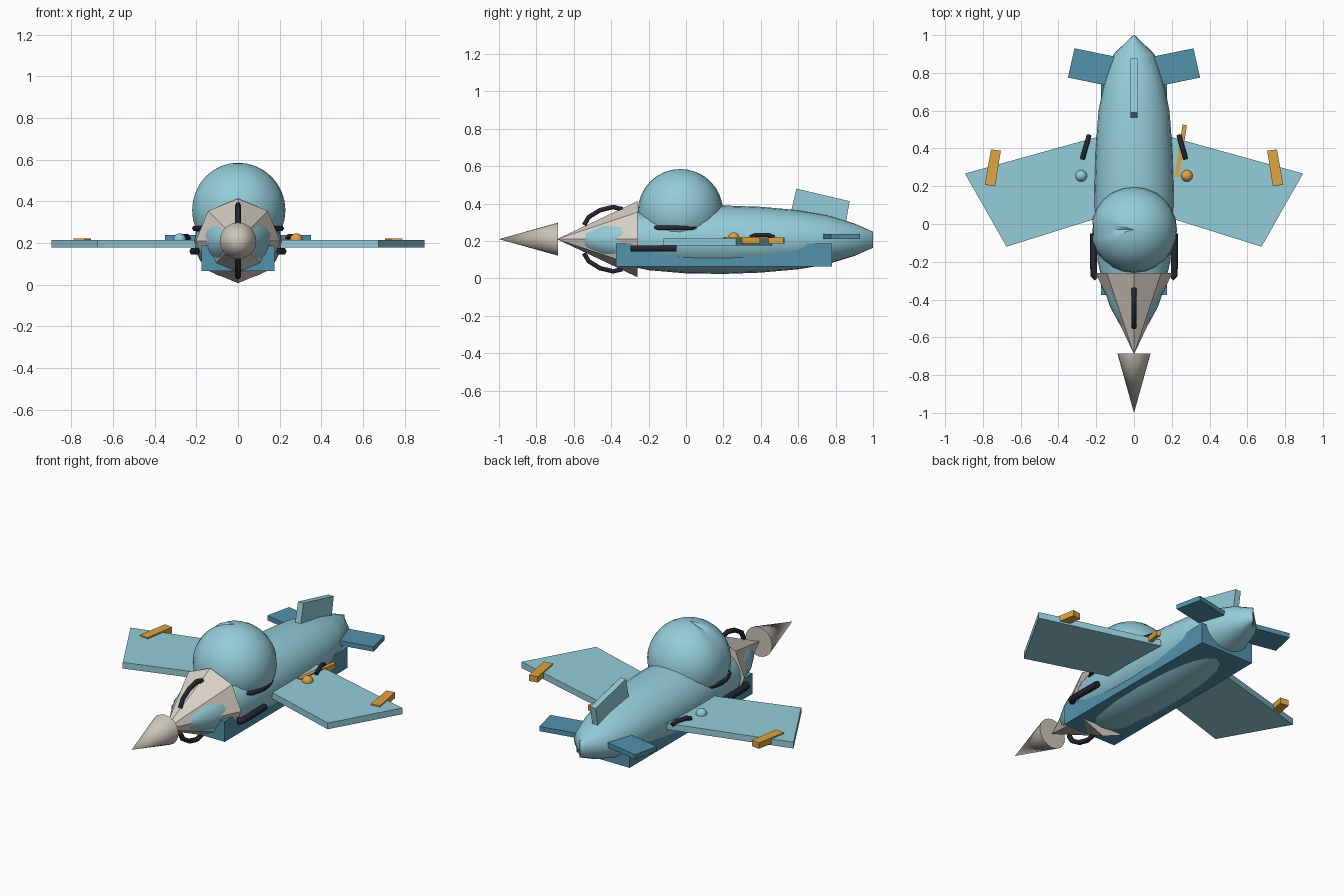
import bpy, bmesh, math
from mathutils import Vector

if "Cube" in bpy.data.objects:
    bpy.data.objects.remove(bpy.data.objects["Cube"])

AXIS_Z = 0.21  # height of the long axis of the craft


def colour(name, rgb):
    m = bpy.data.materials.new(name)
    m.diffuse_color = (*rgb, 1)
    m.use_nodes = True
    m.node_tree.nodes["Principled BSDF"].inputs["Base Color"].default_value = m.diffuse_color
    return m


light = colour("light_teal", (0.296, 0.61, 0.70))
dark = colour("dark_teal", (0.084, 0.287, 0.41))
beige = colour("warm_beige", (0.71, 0.65, 0.575))
stone = colour("grey_beige", (0.61, 0.57, 0.49))
gold = colour("gold", (0.73, 0.376, 0.053))
black = colour("blue_black", (0.017, 0.021, 0.034))


def finish(name, bm, mat, smooth=0):
    bmesh.ops.recalc_face_normals(bm, faces=bm.faces[:])
    me = bpy.data.meshes.new(name)
    bm.to_mesh(me)
    bm.free()
    me.materials.append(mat)
    ob = bpy.data.objects.new(name, me)
    bpy.context.collection.objects.link(ob)
    if smooth:
        bpy.ops.object.select_all(action='DESELECT')
        ob.select_set(True)
        bpy.context.view_layer.objects.active = ob
        bpy.ops.object.shade_smooth_by_angle(angle=math.radians(smooth))
    return ob


def loft(name, rings, sides, mat, smooth=0, z=AXIS_Z):
    """Skin elliptical rings (y, half width, half height) along y."""
    bm = bmesh.new()
    loops = []
    for y, rx, rz in rings:
        loops.append([bm.verts.new((rx * math.sin(math.tau * i / sides), y,
                                    z + rz * math.cos(math.tau * i / sides)))
                      for i in range(sides)])
    for a, b in zip(loops, loops[1:]):
        for i in range(sides):
            j = (i + 1) % sides
            bm.faces.new((a[i], a[j], b[j], b[i]))
    bm.faces.new(loops[0])
    bm.faces.new(loops[-1])
    bmesh.ops.remove_doubles(bm, verts=bm.verts[:], dist=0.0005)
    return finish(name, bm, mat, smooth)


def prism(name, pts, lo, hi, mat, upright=False):
    """Extrude an outline: (x, y) along z, or (y, z) along x when upright."""
    bm = bmesh.new()
    place = (lambda p, h: (h, *p)) if upright else (lambda p, h: (*p, h))
    a = [bm.verts.new(place(p, lo)) for p in pts]
    b = [bm.verts.new(place(p, hi)) for p in pts]
    bm.faces.new(a)
    bm.faces.new(b)
    for i in range(len(pts)):
        j = (i + 1) % len(pts)
        bm.faces.new((a[i], a[j], b[j], b[i]))
    return finish(name, bm, mat)


def tube(name, pts, r, mat):
    """Round bar along a path."""
    cu = bpy.data.curves.new(name + "_path", 'CURVE')
    cu.dimensions = '3D'
    cu.bevel_depth, cu.bevel_resolution, cu.use_fill_caps = r, 1, True
    sp = cu.splines.new('POLY')
    sp.points.add(len(pts) - 1)
    for p, co in zip(sp.points, pts):
        p.co = (*co, 1)
    tmp = bpy.data.objects.new(name + "_path", cu)
    bpy.context.collection.objects.link(tmp)
    deps = bpy.context.evaluated_depsgraph_get()
    me = bpy.data.meshes.new_from_object(tmp.evaluated_get(deps))
    bpy.data.objects.remove(tmp)
    me.materials.clear()
    me.materials.append(mat)
    ob = bpy.data.objects.new(name, me)
    bpy.context.collection.objects.link(ob)
    return ob


def ball(name, centre, r, mat, seg=24, rings=16, groove=False):
    bm = bmesh.new()
    bmesh.ops.create_uvsphere(bm, u_segments=seg, v_segments=rings, radius=r)
    if groove:  # pull one meridian inward to form the seam
        for v in bm.verts:
            if v.co.x < -0.001 and abs(v.co.y) < 0.001:
                v.co *= 0.95
    bmesh.ops.translate(bm, verts=bm.verts[:], vec=Vector(centre))
    return finish(name, bm, mat, 30)


# Fuselage, narrowing to an upright edge at the tail
loft("fuselage", [(-0.58, 0.03, 0.025), (-0.53, 0.077, 0.062), (-0.44, 0.126, 0.104),
                  (-0.35, 0.157, 0.130), (-0.2, 0.192, 0.163), (0, 0.208, 0.180),
                  (0.2, 0.210, 0.183), (0.4, 0.203, 0.176), (0.6, 0.188, 0.158),
                  (0.75, 0.158, 0.133), (0.9, 0.108, 0.087), (1.0, 0.003, 0.043)],
     24, light, 35, z=0.207)

# Keel box under the fuselage
prism("keel", [(-0.175, -0.375), (0.175, -0.375), (0.175, 0.78), (-0.175, 0.78)],
      0.065, 0.187, dark)

# Faceted nose and the smooth drill tip ahead of it
loft("nose", [(-0.69, 0, 0), (-0.26, 0.203, 0.203)], 8, beige)
loft("drill_tip", [(-1.0, 0, 0), (-0.685, 0.088, 0.088)], 20, stone, 40)

# Cockpit dome
ball("dome", (0, -0.03, 0.357), 0.228, light, 24, 16, True)

# Upright tail fin
prism("tail_fin", [(0.56, 0.35), (0.59, 0.48), (0.875, 0.413), (0.85, 0.27)],
      -0.018, 0.018, light, True)

# Handles above and below the nose
for s, side in ((1, "upper"), (-1, "lower")):
    path = [(-0.545, 0.075), (-0.52, 0.118), (-0.46, 0.155), (-0.39, 0.172), (-0.34, 0.16)]
    tube(side + "_nose_handle", [(0, y, AXIS_Z + s * z) for y, z in path], 0.014, black)

# Paired parts
for s, side in ((1, "right"), (-1, "left")):
    def flip(pts):
        return [(s * p[0], *p[1:]) for p in pts]

    prism(side + "_wing", flip([(0.1, 0.06), (0.675, -0.12), (0.895, 0.267), (0.1, 0.487)]),
          0.177, 0.214, light)
    prism(side + "_tailplane", flip([(0.06, 0.878), (0.315, 0.93), (0.35, 0.775), (0.08, 0.72)]),
          0.21, 0.238, dark)
    prism(side + "_wing_tab", flip([(0.735, 0.2), (0.79, 0.208), (0.757, 0.395), (0.705, 0.388)]),
          0.187, 0.222, gold)
    ball(side + "_wing_knob", (s * 0.28, 0.255, 0.215), 0.031,
         gold if s > 0 else light, 16, 10)
    tube(side + "_wing_handle", flip([(0.238, 0.47, 0.22), (0.246, 0.44, 0.232),
                                      (0.265, 0.375, 0.232), (0.273, 0.345, 0.22)]), 0.013, black)
    tube(side + "_hull_handle", flip([(0.195, -0.285, 0.16), (0.212, -0.27, 0.16),
                                      (0.215, -0.2, 0.16), (0.213, -0.05, 0.16)]), 0.019, black)
    # Curved grip hugging the lower edge of the dome
    arc = [math.radians(a) for a in range(-36, 37, 12)]
    tube(side + "_dome_grip", [(s * 0.207 * math.cos(a), -0.045 + 0.205 * math.sin(a), 0.27)
                               for a in arc], 0.014, black)

# Single gold bar on the right wing root
prism("wing_root_bar", [(0.215, 0.25), (0.238, 0.247), (0.28, 0.522), (0.257, 0.527)],
      0.187, 0.219, gold)
